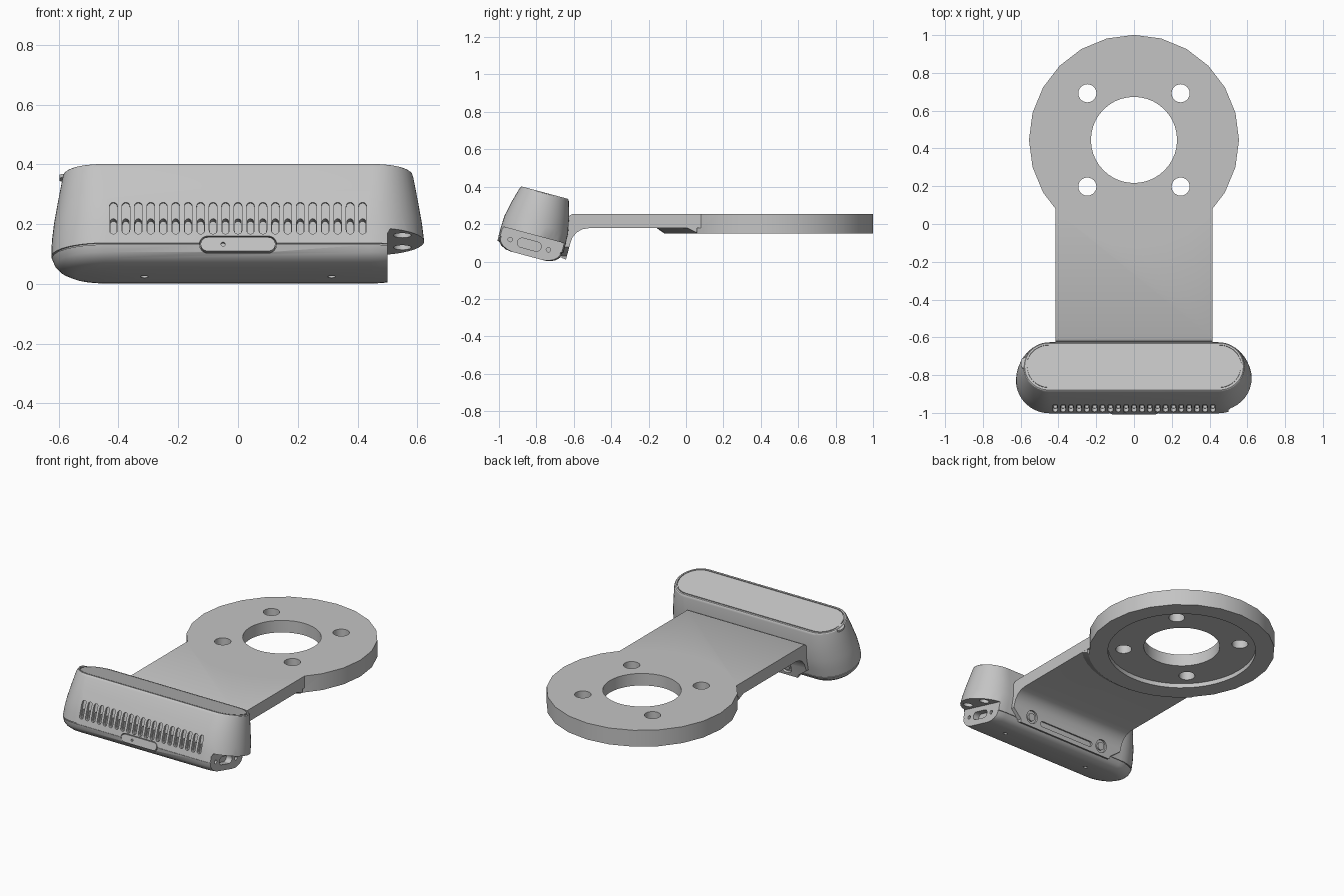
import bpy, bmesh
from math import radians, cos, sin, pi
from mathutils import Matrix, Vector

if "Cube" in bpy.data.objects:
    bpy.data.objects.remove(bpy.data.objects["Cube"])

grey = bpy.data.materials.new("light grey")
grey.use_nodes = True
COLOR = (0.55, 0.55, 0.55, 1)
grey.diffuse_color = COLOR
grey.node_tree.nodes["Principled BSDF"].inputs["Base Color"].default_value = COLOR

# Tilted frame of the head, and directions to extrude outlines along
HEAD = Matrix.Translation((0, -0.8, 0.2)) @ Matrix.Rotation(radians(-15), 4, 'X')
FRONT = Matrix.Rotation(radians(90), 4, 'X')
SIDE = Matrix(((0, 0, 1, 0), (1, 0, 0, 0), (0, 1, 0, 0), (0, 0, 0, 1)))
move = Matrix.Translation


def stadium(a, b, n=8, cx=0, cy=0):
    """Rounded slot outline with half sizes a, b; a circle when equal."""
    r, pts = min(a, b), []
    for q in range(4):
        sx, sy = (1, -1, -1, 1)[q], (1, 1, -1, -1)[q]
        for k in range(n + 1):
            t = (q + k / n) * pi / 2
            p = Vector((cx + sx * (a - r) + r * cos(t), cy + sy * (b - r) + r * sin(t)))
            if not pts or min((p - pts[-1]).length, (p - pts[0]).length) > 1e-5:
                pts.append(p)
    return pts


def box(x0, x1, y0, y1):
    return [Vector(p) for p in ((x0, y0), (x1, y0), (x1, y1), (x0, y1))]


def add_loft(bm, rings, matrix):
    """Closed skin through (height, outline) rings."""
    loops = [[bm.verts.new(matrix @ Vector((p[0], p[1], h))) for p in o] for h, o in rings]
    bm.faces.new(loops[0][::-1])
    bm.faces.new(loops[-1])
    for a, b in zip(loops, loops[1:]):
        for i in range(len(a)):
            j = (i + 1) % len(a)
            bm.faces.new((a[i], a[j], b[j], b[i]))


def build(name, parts):
    """One object from a list of (rings, matrix)."""
    bm = bmesh.new()
    for rings, matrix in parts:
        add_loft(bm, rings, matrix)
    bmesh.ops.recalc_face_normals(bm, faces=bm.faces)
    mesh = bpy.data.meshes.new(name)
    bm.to_mesh(mesh)
    bm.free()
    mesh.materials.append(grey)
    obj = bpy.data.objects.new(name, mesh)
    bpy.context.collection.objects.link(obj)
    return obj


def prism(outline, start, end, matrix=Matrix()):
    return ([(start, outline), (end, outline)], matrix)


def select(obj):
    bpy.ops.object.select_all(action='DESELECT')
    obj.select_set(True)
    bpy.context.view_layer.objects.active = obj


def combine(obj, parts, operation):
    tool = build("cutter", parts)
    tool.hide_render = True
    mod = obj.modifiers.new(operation, 'BOOLEAN')
    mod.operation, mod.solver, mod.object = operation, 'EXACT', tool
    select(obj)
    bpy.ops.object.modifier_apply(modifier=mod.name)
    bpy.data.objects.remove(tool)


def smooth(obj):
    select(obj)
    bpy.ops.object.shade_smooth_by_angle(angle=radians(30))


# Head shell: rounded bottom, seam groove, tapering sides, grooved lid
SHELL = [(-0.177, 0.545, 0.100), (-0.172, 0.570, 0.125), (-0.160, 0.595, 0.150),
         (-0.142, 0.613, 0.168), (-0.118, 0.623, 0.177), (-0.118, 0.618, 0.172),
         (-0.113, 0.618, 0.172), (-0.113, 0.625, 0.179), (-0.060, 0.623, 0.179),
         (0.000, 0.616, 0.176), (0.080, 0.602, 0.159), (0.160, 0.587, 0.137),
         (0.170, 0.584, 0.133), (0.174, 0.579, 0.128), (0.174, 0.570, 0.119),
         (0.167, 0.570, 0.119), (0.167, 0.565, 0.114), (0.174, 0.565, 0.114)]
head = build("head_shell", [([(v, stadium(a, b, 10)) for v, a, b in SHELL], HEAD)])

# Cutaway under the end of the head
combine(head, [prism(box(0.5, 0.8, -0.4, 0.4), -0.4, -0.06, HEAD)], 'DIFFERENCE')

# Front vents: shallow slots whose lower halves go deeper
xs = [0.0417 * i for i in range(-10, 11)]
face = HEAD @ FRONT
combine(head, [prism(stadium(0.013, 0.056, 4, x, -0.026), 0.160, 0.25, face) for x in xs],
        'DIFFERENCE')
combine(head, [prism(stadium(0.0105, 0.028, 4, x, -0.052), 0.125, 0.25, face) for x in xs],
        'DIFFERENCE')

# Button pocket, port, screw holes and foot holes
end = HEAD @ SIDE
details = [prism(stadium(0.129, 0.028, 8, 0, -0.117), 0.150, 0.25, face),
           prism(stadium(0.065, 0.025, 8, -0.008, -0.116), 0.46, 0.52, end)]
for s in (-1, 1):
    details += [prism(stadium(0.012, 0.012, 5, -0.008 + 0.106 * s, -0.116), 0.47, 0.52, end),
                prism(stadium(0.03, 0.03, 6, 0.55, 0.078 * s), -0.09, -0.035, HEAD),
                prism(stadium(0.013, 0.013, 5, 0.313 * s, 0.02), -0.2, -0.155, HEAD)]
combine(head, details, 'DIFFERENCE')
smooth(head)

# Front button with a pinhole
button = build("front_button", [prism(stadium(0.125, 0.024, 8, 0, -0.117), 0.145, 0.178, face)])
combine(button, [prism(stadium(0.007, 0.007, 4, -0.05, -0.117), 0.165, 0.2, face)], 'DIFFERENCE')
smooth(button)

# Small pull tab on the lid
smooth(build("lid_tab", [prism(stadium(0.02, 0.03, 4, -0.578, 0.02), 0.160, 0.172, HEAD)]))

# Mounting ring joined to the arm, whose end bends down behind the head
CY, R, HALF = 0.445, 0.556, 0.415
LOW, UNDER, TOP = 0.15, 0.178, 0.255
ARM = [(0.1, TOP), (-0.605, TOP), (-0.62, 0.248), (-0.632, 0.228), (-0.66, 0.225),
       (-0.665, 0.02), (-0.642, 0.01), (-0.618, 0.1), (-0.607, 0.128), (-0.585, 0.155),
       (-0.555, 0.172), (-0.52, UNDER), (0.1, UNDER)]
plate = build("mounting_plate", [prism(stadium(R, R, 6, 0, CY), LOW, TOP)])
combine(plate, [prism(ARM, -HALF, HALF, SIDE)], 'UNION')

# Sloped shoulder where the ring meets the underside of the arm
shoulder = [([(LOW, stadium(R + 0.004, R + 0.004, 12, 0, CY)),
              (UNDER + 0.003, stadium(R + 0.05, R + 0.05, 12, 0, CY))], Matrix())]
wedge = build("shoulder", [prism(box(-HALF + 0.001, HALF - 0.001, -0.4, 0.06), 0.1, 0.2)])
combine(wedge, shoulder, 'INTERSECT')
smooth(wedge)

# Recess below the ring, centre opening and bolt holes
recess = [prism(stadium(0.443, 0.443, 12, 0, CY), 0.1, UNDER)]
combine(plate, recess, 'DIFFERENCE')
combine(wedge, recess, 'DIFFERENCE')
holes = [prism(stadium(0.228, 0.228, 10, 0, CY), 0, 0.4)]
holes += [prism(stadium(0.048, 0.048, 6, 0.247 * i, CY + 0.247 * j), 0, 0.4)
          for i in (-1, 1) for j in (-1, 1)]
combine(plate, holes, 'DIFFERENCE')

# Bracket cuts: clipped corners, screw seats and a long slot
cuts = [prism(stadium(0.2, 0.016, 6, 0, -0.1), -0.26, -0.188, face)]
for s in (-1, 1):
    cuts.append(prism(stadium(0.04, 0.04, 8, 0.27 * s, -0.085), -0.26, -0.188, face))
    cuts.append(prism([(0.43 * s, 0.09), (0.43 * s, -0.05), (0.33 * s, -0.05), (0.35 * s, 0.03)],
                      0.55, 0.75, FRONT))
combine(plate, cuts, 'DIFFERENCE')
smooth(plate)

# Screws in the bracket
for s, side in ((1, "left"), (-1, "right")):
    smooth(build(side + "_screw",
                 [prism(stadium(0.024, 0.024, 8, 0.27 * s, -0.085), -0.2, -0.17, face)]))
